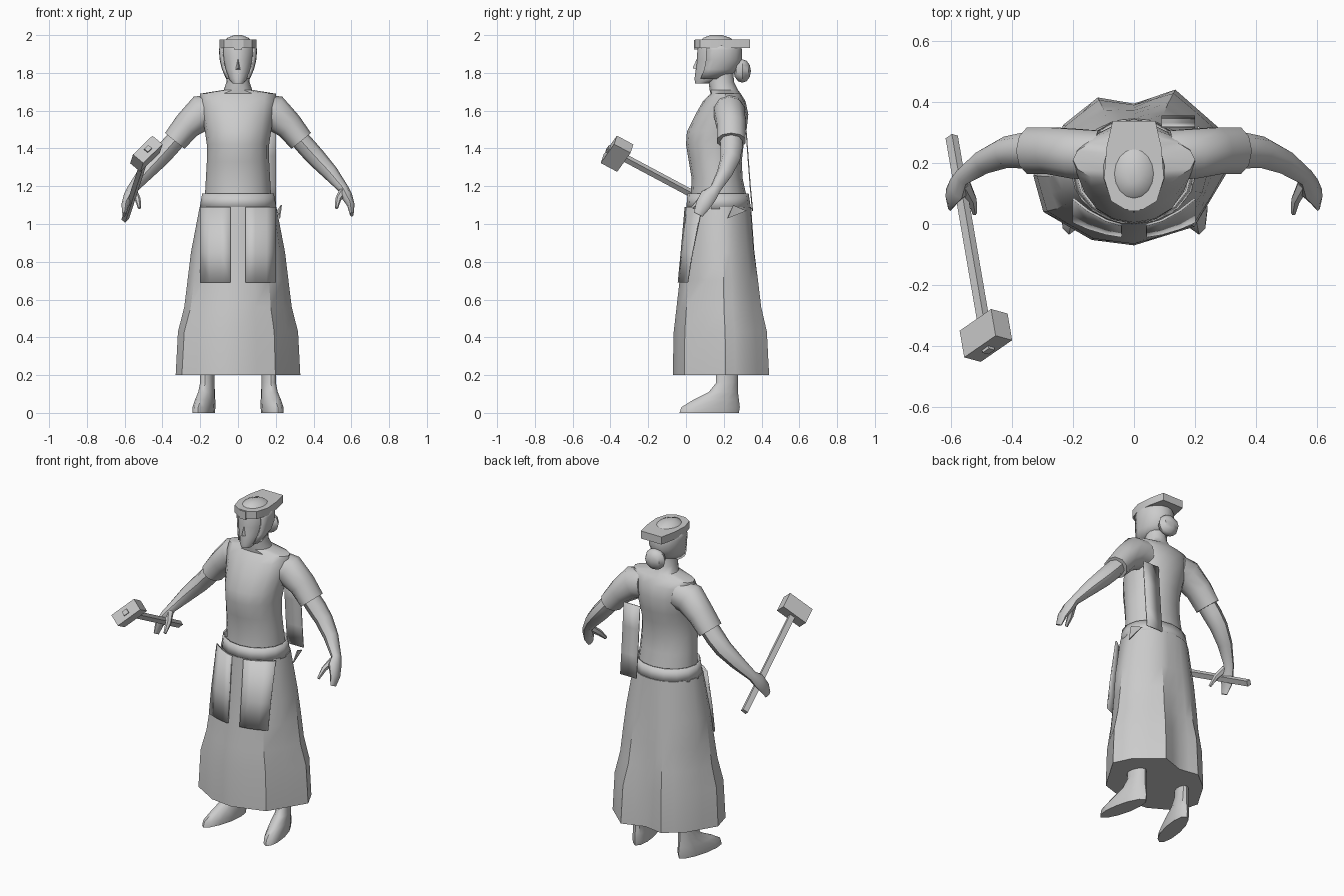
import bpy
import bmesh
from math import sin, cos, pi, hypot, radians
from mathutils import Vector, Matrix

default_cube = bpy.data.objects.get("Cube")
if default_cube:
    bpy.data.objects.remove(default_cube, do_unlink=True)

clay = bpy.data.materials.new("plain grey")
clay.use_nodes = True
grey = (0.6, 0.6, 0.6, 1)
clay.diffuse_color = grey
clay.node_tree.nodes["Principled BSDF"].inputs["Base Color"].default_value = grey


def finish(name, bm, angle=40):
    bmesh.ops.recalc_face_normals(bm, faces=bm.faces[:])
    mesh = bpy.data.meshes.new(name)
    bm.to_mesh(mesh)
    bm.free()
    mesh.materials.append(clay)
    obj = bpy.data.objects.new(name, mesh)
    bpy.context.collection.objects.link(obj)
    bpy.ops.object.select_all(action="DESELECT")
    obj.select_set(True)
    bpy.context.view_layer.objects.active = obj
    if angle:
        bpy.ops.object.shade_smooth_by_angle(angle=radians(angle))
    return obj


def skin_rings(name, rings, angle=40, closed=True, caps=True):
    """Bridge a stack of equally long point rings."""
    bm = bmesh.new()
    rows = [[bm.verts.new(p) for p in ring] for ring in rings]
    count = len(rows[0])
    for low, high in zip(rows, rows[1:]):
        for i in range(count if closed else count - 1):
            j = (i + 1) % count
            bm.faces.new((low[i], low[j], high[j], high[i]))
    if closed and caps:
        bm.faces.new(rows[0])
        bm.faces.new(rows[-1])
    return finish(name, bm, angle)


def oval(z, half, front, back, centre=0, count=16, start=0, sweep=2 * pi):
    """Horizontal oval; angle zero faces the front."""
    steps = count if sweep > 6 else count - 1
    angles = [start + sweep * i / steps for i in range(count)]
    return [Vector((centre + half * sin(a),
                    (front + back) / 2 - (back - front) / 2 * cos(a), z)) for a in angles]


def tube(name, path, side, count=8, angle=45):
    """Limb through (x, y, z, in-plane radius, depth radius) stations."""
    pts = [Vector((side * p[0], p[1], p[2])) for p in path]
    rings = []
    for i, p in enumerate(pts):
        along = (pts[min(i + 1, len(pts) - 1)] - pts[max(i - 1, 0)]).normalized()
        u = along.cross(Vector((0, 1, 0))).normalized()
        v = u.cross(along)
        ru, rv = path[i][3:]
        rings.append([p + u * ru * cos(2 * pi * k / count) + v * rv * sin(2 * pi * k / count)
                      for k in range(count)])
    return skin_rings(name, rings, angle)


def add_thickness(obj, amount):
    mod = obj.modifiers.new("thickness", "SOLIDIFY")
    mod.thickness = amount
    mod.offset = 0


def box(name, centre, axes, halves):
    bm = bmesh.new()
    bmesh.ops.create_cube(bm, size=2)
    frame = Matrix.Identity(4)
    for i in range(3):
        frame.col[i] = (*(axes[i] * halves[i]), 0)
    frame.translation = centre
    bmesh.ops.transform(bm, matrix=frame, verts=bm.verts[:])
    return finish(name, bm, 0)


# Torso and neck
torso = [(1.04, .18, .02, .33), (1.15, .175, .025, .32), (1.24, .17, .03, .3),
         (1.33, .165, .015, .295), (1.42, .165, 0, .305), (1.49, .175, .005, .32),
         (1.58, .19, .05, .33), (1.65, .2, .09, .315), (1.69, .2, .13, .29),
         (1.71, .075, .125, .275), (1.75, .062, .12, .255), (1.8, .06, .12, .25)]
skin_rings("torso", [oval(*r) for r in torso])

# Skirt with a draped, uneven hem that rounds out toward the waist
hem = [(0, 1), (.6, .76), (1, -.1), (.85, -.5), (.41, -1), (0, -.82),
       (-.36, -.9), (-.7, -.55), (-1, .1), (-.9, .57), (-.42, .93)]
outline = []
for p, q in zip(hem, hem[1:] + hem[:1]):
    outline += [p, ((p[0] + q[0]) / 2, (p[1] + q[1]) / 2)]
skirt = [(.2, .33, -.07, .44, 1), (.43, .318, -.065, .43, .9), (.56, .285, -.05, .405, .6),
         (.7, .268, -.034, .39, .45), (.85, .25, -.02, .37, .25), (1.09, .204, 0, .345, 0)]


def skirt_ring(z, half, front, back, drape):
    ring = []
    for x, y in outline:
        k = drape + (1 - drape) / hypot(x, y)
        ring.append(Vector((half * x * k, (front + back) / 2 - (back - front) / 2 * y * k, z)))
    return ring


skin_rings("skirt", [skirt_ring(*r) for r in skirt], 30)
waistband = skin_rings("waistband", [oval(1.08, .2, .005, .34), oval(1.16, .186, .012, .328)],
                       caps=False)
add_thickness(waistband, .008)

# Two apron pockets following the skirt front
for side, label in ((1, "left"), (-1, "right")):
    rows = []
    for z, front, bend in ((.69, -.042, .05), (.85, -.027, .06), (1.09, -.007, .09)):
        rows.append([Vector((side * x, front + bend * (x / .2) ** 2, z))
                     for x in (.04, .09, .15, .2)])
    add_thickness(skin_rings(label + "_pocket", rows, closed=False), .008)

# Hanging apron tie and its loose knot end
tie = [[Vector((x, y, z)) for x in (.09, .2)]
       for z, y in ((1.07, .352), (1.2, .34), (1.36, .328), (1.5, .318))]
add_thickness(skin_rings("apron_tie", tie, closed=False), .006)
knot = bmesh.new()
knot.faces.new([knot.verts.new(p) for p in ((.22, .22, 1.03), (.23, .25, 1.1), (.21, .32, 1.07))])
add_thickness(finish("tie_knot", knot, 0), .006)

# Arms, sleeves, hands, legs and feet
sleeve = [(.12, .225, 1.6, .09, .085), (.19, .23, 1.59, .095, .085),
          (.27, .24, 1.52, .075, .08), (.335, .24, 1.44, .066, .08)]
arm = [(.29, .24, 1.49, .05, .06), (.37, .24, 1.4, .052, .058), (.42, .235, 1.345, .05, .052),
       (.49, .205, 1.27, .042, .042), (.56, .155, 1.185, .027, .03), (.575, .12, 1.15, .03, .045),
       (.598, .09, 1.1, .02, .04), (.602, .065, 1.05, .01, .025)]
thumb = [(.555, .13, 1.17, .022, .022), (.53, .08, 1.13, .016, .018), (.522, .035, 1.085, .008, .01)]
foot = [(0, .05, -.035, .28), (.03, .052, -.025, .285), (.07, .048, .04, .28),
        (.11, .042, .12, .275), (.16, .037, .16, .275), (.3, .038, .16, .28)]
for side, label in ((1, "left"), (-1, "right")):
    tube(label + "_sleeve", sleeve, side, 10)
    tube(label + "_arm", arm, side)
    tube(label + "_thumb", thumb, side, 6)
    rings = [oval(*r, centre=.162, count=12) for r in foot]
    for p in sum(rings, []):
        p.x = side * (p.x + .2 * (.22 - p.y))
    skin_rings(label + "_foot", rings)

# Head, nose, swept hair and bun
head = [(1.745, .03, .048, .12), (1.77, .052, .045, .2), (1.82, .074, .052, .265),
        (1.87, .086, .058, .285), (1.92, .09, .06, .285), (1.96, .08, .07, .27),
        (1.985, .058, .09, .235), (2, .02, .13, .19)]
skin_rings("head", [oval(*r) for r in head])
nose = bmesh.new()
tip, top, left, right = [nose.verts.new(p) for p in
                         ((0, .035, 1.825), (0, .062, 1.885), (.018, .065, 1.815), (-.018, .065, 1.815))]
for face in ((tip, top, left), (tip, right, top), (tip, left, right), (top, right, left)):
    nose.faces.new(face)
finish("nose", nose, 0)
locks = [(z, half + .008, front - .004, back + .008) for z, half, front, back in head[1:6]]
hair = skin_rings("hair", [oval(*r, count=13, start=pi / 3.2, sweep=2 * pi - 2 * pi / 3.2)
                           for r in locks], closed=False)
add_thickness(hair, .008)
bun = bmesh.new()
bmesh.ops.create_uvsphere(bun, u_segments=8, v_segments=6, radius=1)
bmesh.ops.transform(bun, verts=bun.verts[:], matrix=Matrix.LocRotScale(
    Vector((0, .298, 1.81)), None, Vector((.066, .046, .062))))
finish("hair_bun", bun)

# Headband with a peak at the back and a small front ornament
half_band = [(.03, .048), (.075, .075), (.098, .15), (.09, .25), (.07, .338)]
loop = half_band + [(-x, y) for x, y in reversed(half_band)]
skin_rings("headband", [[Vector((x, y, z)) for x, y in loop] for z in (1.932, 1.978)], 30)
x_axis, y_axis, z_axis = Matrix.Identity(3).col
box("headband_ornament", Vector((0, .052, 1.95)), (x_axis, y_axis, z_axis), (.02, .01, .025))

# Hammer held in the right hand
head_centre = Vector((-.485, -.365, 1.372))
grip_end = Vector((-.597, .285, 1.025))
along = (head_centre - grip_end).normalized()
length = Vector((.65, .39, .65))
length = (length - along * length.dot(along)).normalized()
across = along.cross(length)
axes = (length, across, along)
box("hammer_head", head_centre, axes, (.08, .036, .05))
shaft_tip = head_centre + along * .06
box("hammer_handle", (shaft_tip + grip_end) / 2, axes,
    (.016, .013, (shaft_tip - grip_end).length / 2))
